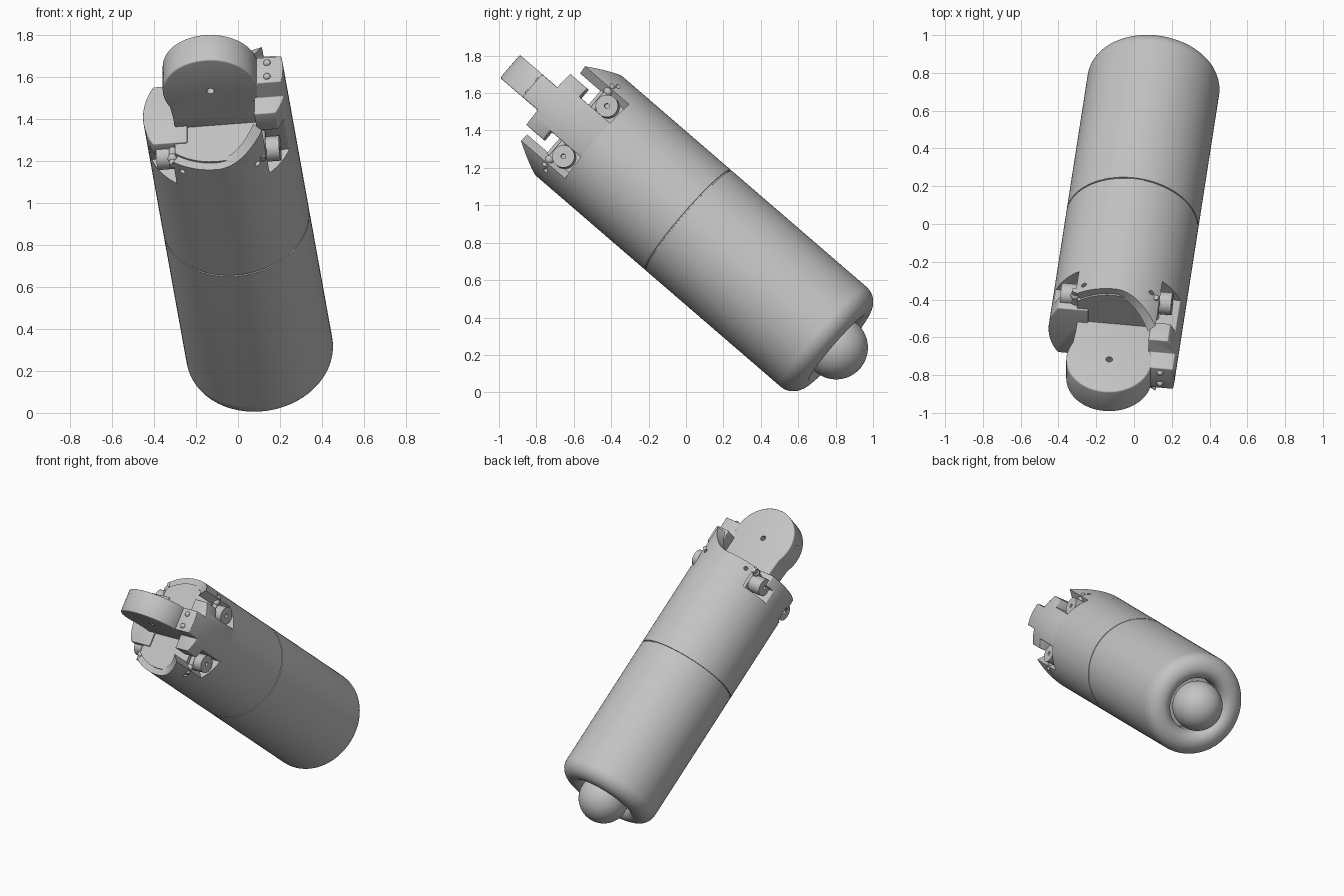
import bpy, bmesh, math
from mathutils import Vector, Matrix

if "Cube" in bpy.data.objects:
    bpy.data.objects.remove(bpy.data.objects["Cube"])

# Local frame: z runs along the barrel to its tail, x sideways, y upwards
axis = Vector((0.117, 0.752, -0.6485)).normalized()
side = (Vector((1, 0, 0)) - axis.x * axis).normalized()
up = axis.cross(side)
FRAME = Matrix.Translation((-0.01, 0.013, 0.92)) @ Matrix((side, up, axis)).transposed().to_4x4()

grey = bpy.data.materials.new("plain grey")
grey.use_nodes = True
grey.diffuse_color = (0.55, 0.55, 0.55, 1)
grey.node_tree.nodes["Principled BSDF"].inputs["Base Color"].default_value = grey.diffuse_color

R = 0.352


def finish(name, bm):
    bmesh.ops.recalc_face_normals(bm, faces=bm.faces)
    mesh = bpy.data.meshes.new(name)
    bm.to_mesh(mesh)
    bm.free()
    mesh.materials.append(grey)
    ob = bpy.data.objects.new(name, mesh)
    bpy.context.collection.objects.link(ob)
    ob.matrix_world = FRAME
    return ob


def prism(name, points, vector):
    """Extrude a closed outline of 3D points along a vector."""
    bm = bmesh.new()
    face = bm.faces.new([bm.verts.new(p) for p in points])
    ext = bmesh.ops.extrude_face_region(bm, geom=[face])
    moved = [g for g in ext["geom"] if isinstance(g, bmesh.types.BMVert)]
    bmesh.ops.translate(bm, verts=moved, vec=vector)
    return finish(name, bm)


def revolve(name, profile, steps=96):
    bm = bmesh.new()
    verts = [bm.verts.new((r, 0, t)) for r, t in profile]
    edges = [bm.edges.new(pair) for pair in zip(verts, verts[1:])]
    bmesh.ops.spin(bm, geom=verts + edges, cent=(0, 0, 0), axis=(0, 0, 1),
                   angle=2 * math.pi, steps=steps)
    bmesh.ops.remove_doubles(bm, verts=bm.verts, dist=1e-5)
    return finish(name, bm)


def rod(name, start, end, radius, steps=24):
    a, b = Vector(start), Vector(end)
    bm = bmesh.new()
    turn = (b - a).to_track_quat('Z', 'Y').to_matrix().to_4x4()
    bmesh.ops.create_cone(bm, cap_ends=True, segments=steps, radius1=radius, radius2=radius,
                          depth=(b - a).length, matrix=Matrix.Translation((a + b) / 2) @ turn)
    return finish(name, bm)


def ball(name, centre, radius, steps=16):
    bm = bmesh.new()
    bmesh.ops.create_uvsphere(bm, u_segments=steps * 2, v_segments=steps, radius=radius,
                              matrix=Matrix.Translation(centre))
    return finish(name, bm)


def bake(ob):
    bpy.context.view_layer.update()
    ob.data = bpy.data.meshes.new_from_object(ob.evaluated_get(bpy.context.evaluated_depsgraph_get()))
    ob.modifiers.clear()


def boolean(ob, cutter, operation):
    mod = ob.modifiers.new("cut", 'BOOLEAN')
    mod.operation, mod.solver, mod.object = operation, 'EXACT', cutter
    bake(ob)
    bpy.data.objects.remove(cutter)


def bevel(ob, width):
    mod = ob.modifiers.new("soft edge", 'BEVEL')
    mod.width, mod.segments, mod.angle_limit = width, 3, math.radians(50)
    bake(ob)


def arc(cx, cy, r, a, b, n=12):
    return [(cx + r * math.cos(math.radians(a + (b - a) * i / n)),
             cy + r * math.sin(math.radians(a + (b - a) * i / n))) for i in range(n + 1)]


# Barrel with a fine seam, rounded tail rim and tail recess
groove = [(R, -0.004), (R - 0.006, -0.003), (R - 0.006, 0.003), (R, 0.004)]
revolve("barrel", [(0, -0.622), (R, -0.622)] + groove + arc(0.252, 0.96, 0.1, 0, 90)
        + arc(0.252, 0.99, 0.07, 90, 180) + [(0.182, 0.9), (0, 0.9)])
ball("tail_ball", (0, 0, 1.05), 0.17, 28)

# Central plug between the prongs
end = math.degrees(math.acos(0.2 / 0.31))
outline = arc(0, 0, 0.31, end, 180 - end) + arc(0, 0, 0.31, 180 + end, 360 - end)
prism("front_plug", [(x, y, -0.6) for x, y in outline], (0, 0, -0.19))


# Upper and lower prongs, each rising to a point on one side
def prong(name, sign):
    bm = bmesh.new()
    rows = []
    n = 28
    lo, hi = math.asin(-0.21 / R), math.asin(0.235 / R)
    for i in range(n + 1):
        a = lo + (hi - lo) * i / n
        top = -0.78 - 0.155 * (max(0, R * math.sin(a)) / 0.235) ** 2
        rows.append([bm.verts.new((r * math.sin(a), sign * r * math.cos(a), t))
                     for r, t in ((R, -0.6), (R, top), (0.29, top), (0.29, -0.6))])
    for p, q in zip(rows, rows[1:]):
        for k in range(4):
            bm.faces.new((p[k], p[k - 1], q[k - 1], q[k]))
    bm.faces.new(rows[0])
    bm.faces.new(rows[-1])
    return finish(name, bm)


for label, sign in (("upper", 1), ("lower", -1)):
    ob = prong(label + "_prong", sign)
    for x in (-0.17, 0.19):
        y = sign * math.sqrt(R * R - x * x)
        boolean(ob, rod("hole_cutter", (x, y * 0.9, -0.735), (x, y * 1.1, -0.735), 0.013), 'DIFFERENCE')


# Side wings, trimmed flush with the barrel
def wing(name, half, start, length, soft):
    pts = half + [(-v, t) for v, t in reversed(half)]
    ob = prism(name, [(start, v, t) for v, t in pts], (length, 0, 0))
    boolean(ob, rod("trim", (0, 0, -1.3), (0, 0, -0.5), R, 96), 'INTERSECT')
    bevel(ob, soft)


wing("left_wing", [(0.12, -0.61), (0.12, -0.84), (0.18, -0.84), (0.18, -0.962),
                   (0.08, -0.962), (0.08, -1.07)], 0.2, 0.2, 0.008)
wing("right_wing", [(0.12, -0.61), (0.12, -0.72), (0.18, -0.72), (0.18, -0.8)], -0.14, -0.26, 0.012)

# Hinge lugs, hinge pins and cross pins in the side slots
for sx in (-1, 1):
    for sy in (-1, 1):
        tag = ("left" if sx > 0 else "right") + ("_upper" if sy > 0 else "_lower")
        lug = rod(tag + "_lug", (sx * 0.15, sy * 0.178, -0.70), (sx * 0.295, sy * 0.178, -0.70), 0.06, 32)
        boolean(lug, rod("hole_cutter", (sx * 0.27, sy * 0.178, -0.70),
                         (sx * 0.33, sy * 0.178, -0.70), 0.013), 'DIFFERENCE')
        rod(tag + "_cross_pin", (sx * 0.215, sy * 0.12, -0.755), (sx * 0.215, sy * 0.285, -0.755), 0.016)
        ball(tag + "_pin_head", (sx * 0.215, sy * 0.24, -0.755), 0.024, 10)

# Round head on a thick neck, with a centre hole
outline = [(0.2, -0.77), (0.205, -0.86)] + arc(0, -1.04, 0.227, 25, -205, 64) + [(-0.2, -0.86), (-0.2, -0.77)]
head = prism("round_head", [(u, -0.081, t) for u, t in outline], (0, 0.162, 0))
bevel(head, 0.008)
boolean(head, rod("hole_cutter", (0, -0.2, -1.04), (0, 0.2, -1.04), 0.018), 'DIFFERENCE')
boolean(head, rod("hole_cutter", (-0.25, 0, -1.1), (-0.18, 0, -1.1), 0.012), 'DIFFERENCE')

# Bridge from the head to the wing tab, and its rivets
prism("head_bridge", [(0.17, -0.07, -0.8), (0.25, -0.07, -0.8), (0.25, 0.07, -0.8), (0.17, 0.07, -0.8)],
      (0, 0, -0.26))
for i, y in enumerate((-0.043, 0.043)):
    ball("tab_rivet_%d" % (i + 1), (0.275, y, -1.068), 0.018, 10)

# Shading
for ob in bpy.context.collection.objects:
    if ob.type == 'MESH' and grey.name in ob.data.materials:
        bpy.ops.object.select_all(action='DESELECT')
        ob.select_set(True)
        bpy.context.view_layer.objects.active = ob
        bpy.ops.object.shade_smooth_by_angle(angle=math.radians(35))
